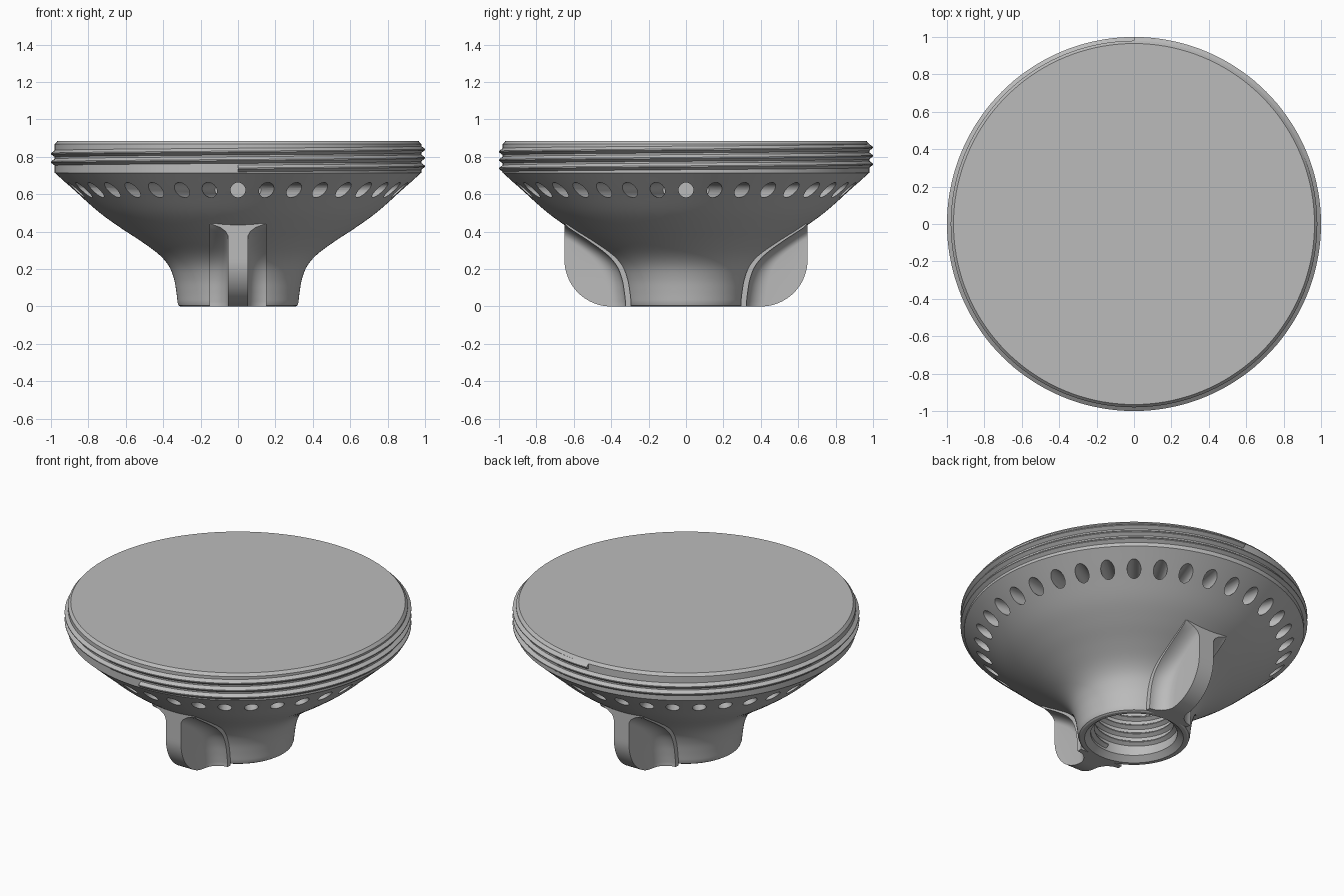
import bpy, bmesh
from math import pi, sin, cos, sqrt, radians

cube = bpy.data.objects.get("Cube")
if cube:
    bpy.data.objects.remove(cube, do_unlink=True)

grey = bpy.data.materials.new("plain_grey")
grey.use_nodes = True
grey.diffuse_color = (0.5, 0.5, 0.5, 1)
grey.node_tree.nodes["Principled BSDF"].inputs["Base Color"].default_value = (0.5, 0.5, 0.5, 1)


def make(name, bm):
    """Turn a bmesh into a grey object."""
    bmesh.ops.recalc_face_normals(bm, faces=bm.faces[:])
    mesh = bpy.data.meshes.new(name)
    bm.to_mesh(mesh)
    bm.free()
    mesh.materials.append(grey)
    ob = bpy.data.objects.new(name, mesh)
    bpy.context.collection.objects.link(ob)
    return ob


def select(ob):
    bpy.ops.object.select_all(action='DESELECT')
    ob.select_set(True)
    bpy.context.view_layer.objects.active = ob


def smooth(ob):
    select(ob)
    bpy.ops.object.shade_smooth_by_angle(angle=radians(30))


def skin(bm, rings, closed_u, closed_v):
    """Join rows of vertices with quads."""
    nu, nv = len(rings), len(rings[0])
    for i in range(nu if closed_u else nu - 1):
        for j in range(nv if closed_v else nv - 1):
            a, b = rings[i], rings[(i + 1) % nu]
            k = (j + 1) % nv
            bm.faces.new((a[j], a[k], b[k], b[j]))


# Flared outer wall: (height, radius), smoothly interpolated
WALL = [(0.02, 0.323), (0.08, 0.33), (0.15, 0.343), (0.22, 0.372), (0.28, 0.425),
        (0.35, 0.52), (0.42, 0.627), (0.5, 0.738), (0.6, 0.852), (0.715, 0.98)]


def wall_radius(z):
    z = max(WALL[0][0], min(z, WALL[-1][0]))
    i = next(k for k in range(len(WALL) - 1) if z <= WALL[k + 1][0])

    def slope(k):
        a, b = WALL[max(k - 1, 0)], WALL[min(k + 1, len(WALL) - 1)]
        return (b[1] - a[1]) / (b[0] - a[0])
    (z0, r0), (z1, r1) = WALL[i], WALL[i + 1]
    h = z1 - z0
    t = (z - z0) / h
    return (r0 * (1 + 2 * t) * (1 - t) ** 2 + r1 * t * t * (3 - 2 * t)
            + h * t * (1 - t) * (slope(i) * (1 - t) - slope(i + 1) * t))


# Body: revolved profile from the bore ceiling, out round the base and up to the top
SEG, STEPS = 144, 44
bore = [(0.25, 0.4), (0.25, 0.03), (0.285, 0.0), (0.308, 0.0), (0.318, 0.006)]
heights = [0.02 + (0.715 - 0.02) * i / STEPS for i in range(STEPS + 1)]
rim = [(0.98, 0.868), (0.965, 0.885)]
profile = bore + [(wall_radius(z), z) for z in heights] + rim
bm = bmesh.new()
rings = [[bm.verts.new((r * cos(2 * pi * j / SEG), r * sin(2 * pi * j / SEG), z))
          for j in range(SEG)] for r, z in profile]
skin(bm, rings, False, True)
bm.faces.new(rings[0])
bm.faces.new(rings[-1])
body = make("flared_body", bm)

# Ring of horizontal radial holes
bm = bmesh.new()
HOLES, FLOOR, REACH, SIDES = 36, 0.48, 1.1, 24
for i in range(HOLES):
    a = 2 * pi * i / HOLES
    ends = []
    for d in (FLOOR, REACH):
        ends.append([])
        for j in range(SIDES):
            t = 2 * pi * j / SIDES
            s = 0.04 * cos(t)
            ends[-1].append(bm.verts.new((d * cos(a) - s * sin(a), d * sin(a) + s * cos(a),
                                          0.623 + 0.04 * sin(t))))
    skin(bm, ends, False, True)
    bm.faces.new(ends[0])
    bm.faces.new(ends[1])
cutter = make("hole_cutter", bm)
cutter.hide_render = True
mod = body.modifiers.new("holes", 'BOOLEAN')
mod.operation = 'DIFFERENCE'
mod.solver = 'EXACT'
mod.object = cutter
select(body)
bpy.ops.object.modifier_apply(modifier=mod.name)
bpy.data.objects.remove(cutter, do_unlink=True)
smooth(body)


def thread(name, root, crest, z0, pitch, turns, half, start):
    """Helical ridge with a V section and a narrow flat crest."""
    bm = bmesh.new()
    section = [(root, -half), (crest, -0.003), (crest, 0.003), (root, half)]
    n = int(turns * SEG)
    rows = []
    for i in range(n + 1):
        a = start + 2 * pi * i / SEG
        z = z0 + pitch * i / SEG
        rows.append([bm.verts.new((r * cos(a), r * sin(a), z + dz)) for r, dz in section])
    skin(bm, rows, False, True)
    bm.faces.new(rows[0])
    bm.faces.new(rows[-1])
    smooth(make(name, bm))


# Outer thread round the rim and inner thread in the bore
thread("rim_thread", 0.976, 1.0, 0.738, 0.045, 2.5, 0.021, -pi / 2)
thread("bore_thread", 0.254, 0.228, 0.06, 0.055, 5, 0.02, -pi / 2)

# Grip wings: flat fins with rounded lower corners, filleted into the body
HALF, FILLET, CORNER, TOP = 0.053, 0.1, 0.25, 0.445
ROWS, COLS = 32, 12


def wing(name, side):
    bm = bmesh.new()
    rows = []
    for i in range(ROWS + 1):
        z = TOP * (1 - cos(pi / 2 * i / ROWS))
        drop = max(CORNER - z, 0)
        edge = 0.4 + sqrt(CORNER ** 2 - drop ** 2)
        base = wall_radius(z)
        pts = []
        for j in range(COLS + 1):
            d = -0.03 if j == 0 else FILLET * ((j - 1) / (COLS - 2)) ** 2
            y = edge if j == COLS else min(base + d, edge)
            gap = FILLET - min(max(y - base, 0), FILLET)
            pts.append((y, HALF + FILLET - sqrt(FILLET ** 2 - gap ** 2)))
        loop = [(w, y) for y, w in pts] + [(-w, y) for y, w in reversed(pts)]
        rows.append([bm.verts.new((x, side * y, z)) for x, y in loop])
    skin(bm, rows, False, True)
    bm.faces.new(rows[0])
    bm.faces.new(rows[-1])
    bmesh.ops.remove_doubles(bm, verts=bm.verts[:], dist=0.0002)
    smooth(make(name, bm))


wing("front_wing", -1)
wing("back_wing", 1)
